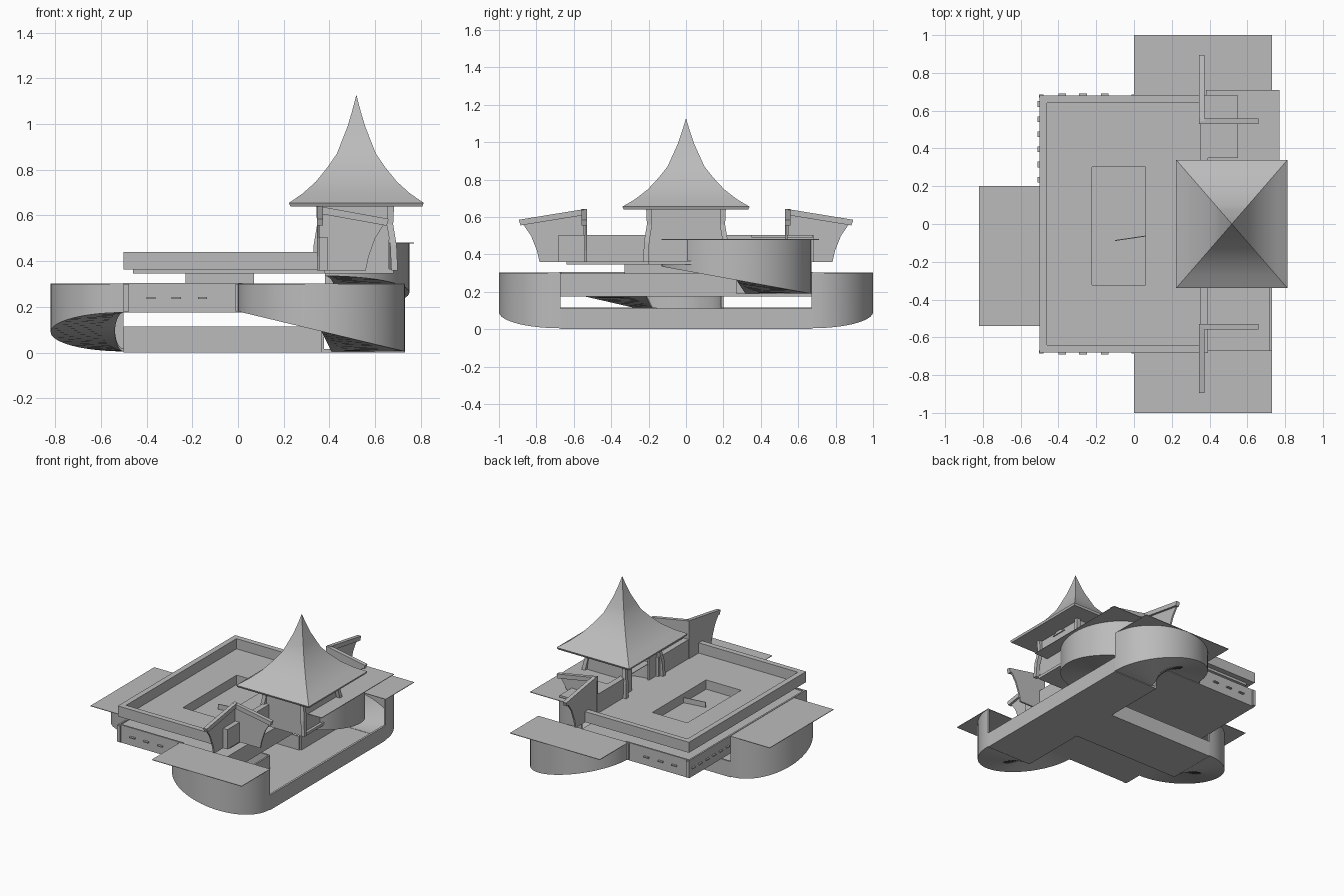
import bpy, bmesh
from math import cos, sin, pi, radians

if "Cube" in bpy.data.objects:
    bpy.data.objects.remove(bpy.data.objects["Cube"])

stone = bpy.data.materials.new("grey_stone")
stone.use_nodes = True
GREY = (0.5, 0.5, 0.5, 1)
stone.diffuse_color = GREY
stone.node_tree.nodes["Principled BSDF"].inputs["Base Color"].default_value = GREY


def finish(name, bm, smooth=False):
    bmesh.ops.recalc_face_normals(bm, faces=bm.faces)
    mesh = bpy.data.meshes.new(name)
    bm.to_mesh(mesh)
    bm.free()
    mesh.materials.append(stone)
    ob = bpy.data.objects.new(name, mesh)
    bpy.context.collection.objects.link(ob)
    if smooth:
        bpy.ops.object.select_all(action='DESELECT')
        ob.select_set(True)
        bpy.context.view_layer.objects.active = ob
        bpy.ops.object.shade_smooth_by_angle(angle=radians(35))
    return ob


def loft(name, rings, smooth=False):
    """Skin a list of closed rings and cap both ends."""
    bm = bmesh.new()
    rows = [[bm.verts.new(p) for p in ring] for ring in rings]
    n = len(rows[0])
    for a, b in zip(rows, rows[1:]):
        for i in range(n):
            j = (i + 1) % n
            bm.faces.new((a[i], a[j], b[j], b[i]))
    bm.faces.new(rows[0])
    bm.faces.new(rows[-1])
    return finish(name, bm, smooth)


def box(name, x, y, z):
    rect = [(x[0], y[0]), (x[1], y[0]), (x[1], y[1]), (x[0], y[1])]
    return loft(name, [[(px, py, h) for px, py in rect] for h in z])


def ring_slab(name, x, y, hole_x, hole_y, z):
    """Slab or wall frame with a rectangular opening."""
    box(name + "_west", (x[0], hole_x[0]), y, z)
    box(name + "_east", (hole_x[1], x[1]), y, z)
    box(name + "_front", hole_x, (y[0], hole_y[0]), z)
    box(name + "_back", hole_x, (hole_y[1], y[1]), z)


def ramp(name, centre, radii, start, turn, low, high, top):
    """Half-turn ramp with an outer wall rising to a level top."""
    rings = []
    for i in range(33):
        f = i / 32
        a = start + turn * pi * f
        z = low + (high - low) * (1 - cos(pi * f)) / 2
        section = [(0.12, z), (1, z), (1, top), (0.965, top),
                   (0.965, z + 0.012), (0.12, z + 0.012)]
        rings.append([(centre[0] + radii[0] * r * cos(a),
                       centre[1] + radii[1] * r * sin(a), h) for r, h in section])
    loft(name, rings, True)


# Ground floor: long hall and a stem reaching the west ramp, with low walls
HALL_X, STEM_Y = (0.365, 0.73), (-0.17, 0.2)
box("hall_floor", HALL_X, (-0.67, 0.67), (0, 0.015))
box("stem_floor", (-0.5, 0.365), STEM_Y, (0, 0.015))
box("hall_low_wall", (0.715, 0.73), (-0.67, 0.67), (0, 0.11))
for y in (STEM_Y[0], STEM_Y[1] - 0.012):
    box("stem_low_wall", (-0.5, 0.365), (y, y + 0.012), (0, 0.115))
for y in ((-0.67, STEM_Y[0]), (STEM_Y[1], 0.67)):
    box("hall_west_wall", (0.365, 0.377), y, (0, 0.115))

# Curved ramps and their flat canopies
for label, s in (("front", -1), ("back", 1)):
    ramp(label + "_ramp", (0.365, s * 0.67), (0.365, 0.33), 0, s, 0.005, 0.18, 0.298)
    box(label + "_canopy", (0, 0.73), sorted((s * 0.67, s)), (0.298, 0.302))
ramp("west_ramp", (-0.5, -0.17), (0.32, 0.37), pi / 2, 1, 0.005, 0.175, 0.298)
box("west_canopy", (-0.82, -0.5), (-0.54, 0.2), (0.298, 0.302))
ramp("east_ramp", (0.38, 0.27), (0.37, 0.4), pi / 2, -1, 0.19, 0.335, 0.478)
box("east_canopy", (0.38, 0.77), (-0.13, 0.71), (0.478, 0.482))
box("east_canopy_step", (0.38, 0.55), (0.35, 0.68), (0.49, 0.505))

# Middle storey
box("middle_floor", (-0.5, 0.38), (-0.675, 0.675), (0.175, 0.19))
box("middle_ceiling", (-0.488, 0.38), (-0.663, 0.663), (0.285, 0.297))
box("middle_west_wall", (-0.5, -0.488), (-0.675, 0.675), (0.19, 0.305))
box("middle_east_wall", (0.368, 0.38), (-0.675, 0.27), (0.19, 0.297))
for s in (-1, 1):
    ys = sorted((s * 0.663, s * 0.675))
    box("middle_side_wall", (-0.488, 0.02), ys, (0.19, 0.305))
    box("middle_side_lintel", (0.02, 0.38), ys, (0.27, 0.297))
    for x in (-0.38, -0.27, -0.155):
        box("wall_ledge", (x - 0.02, x + 0.02), sorted((s * 0.675, s * 0.69)), (0.235, 0.243))
    for x in (-0.49, 0.0):
        box("corner_bracket", (x - 0.012, x + 0.012), sorted((s * 0.67, s * 0.685)), (0.18, 0.3))
for i in range(6):
    y = 0.22 + i * 0.08
    box("west_ledge", (-0.512, -0.5), (y, y + 0.03), (0.235, 0.243))

# Light shaft and roof terrace
SHAFT_X, SHAFT_Y = (-0.23, 0.07), (-0.33, 0.31)
ring_slab("light_shaft", SHAFT_X, SHAFT_Y, (-0.222, 0.062), (-0.322, 0.302), (0.297, 0.365))
plate = [(-0.1, -0.09), (0.07, -0.065), (0.07, -0.06), (-0.1, -0.085)]
loft("shaft_plate", [[(x, y, z) for x, y in plate] for z in (0.297, 0.335)])
ring_slab("terrace_floor", (-0.46, 0.38), (-0.64, 0.64), SHAFT_X, SHAFT_Y, (0.345, 0.365))
box("parapet_west", (-0.5, -0.46), (-0.68, 0.68), (0.363, 0.44))
for s in (-1, 1):
    box("parapet_side", (-0.46, 0.39), sorted((s * 0.64, s * 0.68)), (0.363, 0.44))
    box("terrace_east_wall", (0.35, 0.392), sorted((s * 0.18, s * 0.682)), (0.36, 0.505))

# Flared corner screens with sloping top rails
SCREEN = [(0, 0.36), (0.68, 0.36), (0.72, 0.42), (0.81, 0.5), (0.95, 0.57), (0, 0.62)]
RAIL = [(0, 0.61), (0.97, 0.555), (1, 0.585), (0, 0.642)]
for s in (-1, 1):
    for part, profile, w in (("screen", SCREEN, 0.012), ("screen_rail", RAIL, 0.028)):
        loft("side_" + part, [[(0.345 + d, s * (0.545 + 0.35 * t), z) for t, z in profile]
                              for d in (0, w)])
        loft("cross_" + part, [[(0.345 + 0.315 * t, s * (0.53 + d), z) for t, z in profile]
                               for d in (0, w)])

# Tower room: floor, walls, doorway and posts splayed at the foot
box("tower_floor", (0.35, 0.68), (-0.2, 0.2), (0.345, 0.365))
box("tower_east_wall", (0.645, 0.66), (-0.2, 0.2), (0.36, 0.645))
for s in (-1, 1):
    box("tower_side_wall", (0.38, 0.645), sorted((s * 0.185, s * 0.2)), (0.36, 0.645))
    box("tower_door_jamb", (0.37, 0.382), sorted((s * 0.1, s * 0.2)), (0.36, 0.645))
    for x, sx in ((0.37, -1), (0.655, 1)):
        rings = []
        for z, out in ((0.36, 0.03), (0.47, 0.025), (0.56, 0.01), (0.645, 0.014)):
            cx, cy = x + sx * out, s * (0.185 + out)
            rings.append([(cx + dx * 0.014, cy + dy * 0.014, z)
                          for dx, dy in ((-1, -1), (1, -1), (1, 1), (-1, 1))])
        loft("tower_post", rings)
box("tower_door_lintel", (0.37, 0.382), (-0.1, 0.1), (0.59, 0.645))
loft("tower_gable", [[(x, y, z) for y, z in ((-0.06, 0.62), (0.06, 0.62), (0.02, 0.64), (-0.02, 0.64))]
                     for x in (0.66, 0.668)])

# Concave pointed roof
rings = []
for k, z in ((0.98, 0.64), (1, 0.655), (0.8, 0.695), (0.6, 0.748), (0.43, 0.81),
             (0.29, 0.87), (0.21, 0.93), (0.13, 0.99), (0.06, 1.06), (0.003, 1.125)):
    rings.append([(0.518 + sx * 0.295 * k, sy * 0.34 * k, z)
                  for sx, sy in ((-1, -1), (1, -1), (1, 1), (-1, 1))])
loft("tower_roof", rings, True)
